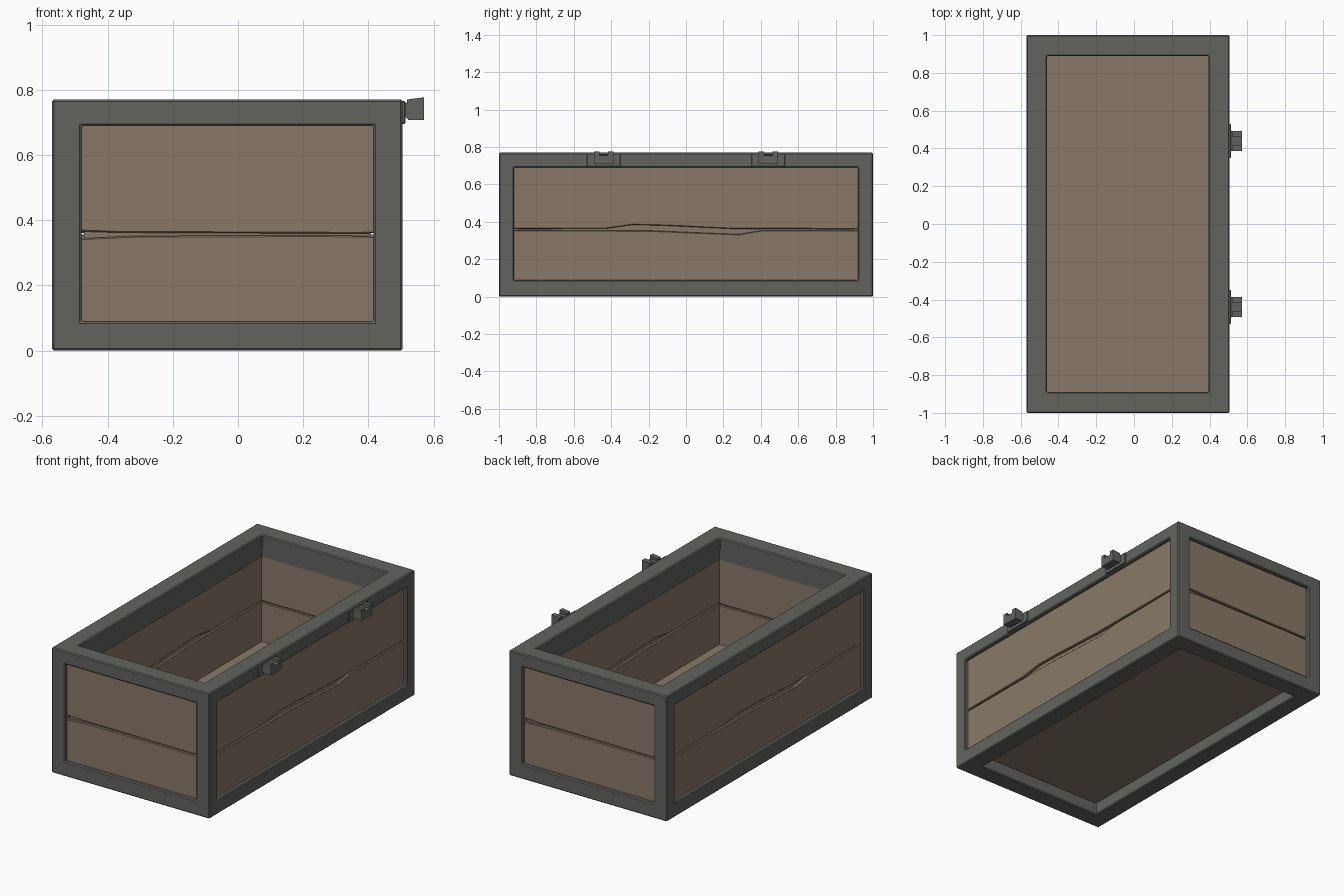
import bpy, bmesh, math
from mathutils import Vector

if "Cube" in bpy.data.objects:
    bpy.data.objects.remove(bpy.data.objects["Cube"])

CX, HX, HY, TOP = -0.0325, 0.5375, 1.0, 0.77


def material(name, rgb):
    m = bpy.data.materials.new(name)
    m.diffuse_color = (*rgb, 1)
    m.use_nodes = True
    m.node_tree.nodes["Principled BSDF"].inputs["Base Color"].default_value = m.diffuse_color
    return m


GREY = material("dark grey metal", (0.122, 0.127, 0.114))
BROWN = material("brown wood", (0.250, 0.191, 0.136))


def prism(name, base, offset, mat, bevel=0.0):
    """Extrude a closed outline (3D points) along an offset vector."""
    bm = bmesh.new()
    a = [bm.verts.new(p) for p in base]
    b = [bm.verts.new(Vector(p) + Vector(offset)) for p in base]
    bm.faces.new(a)
    bm.faces.new(b[::-1])
    n = len(a)
    for i in range(n):
        bm.faces.new((a[i], b[i], b[(i + 1) % n], a[(i + 1) % n]))
    bmesh.ops.recalc_face_normals(bm, faces=bm.faces[:])
    me = bpy.data.meshes.new(name)
    bm.to_mesh(me)
    bm.free()
    me.materials.append(mat)
    ob = bpy.data.objects.new(name, me)
    bpy.context.collection.objects.link(ob)
    if bevel:
        add_bevel(ob, bevel)
    return ob


def add_bevel(ob, width):
    mod = ob.modifiers.new("edge", 'BEVEL')
    mod.width, mod.segments, mod.limit_method = width, 1, 'ANGLE'


def box(name, x, y, z, mat, bevel=0.0):
    base = [(x[0], y[0], z[0]), (x[1], y[0], z[0]), (x[1], y[1], z[0]), (x[0], y[1], z[0])]
    return prism(name, base, (0, 0, z[1] - z[0]), mat, bevel)


def cut(ob, cutter):
    mod = ob.modifiers.new("cut", 'BOOLEAN')
    mod.operation, mod.solver, mod.object = 'DIFFERENCE', 'EXACT', cutter
    bpy.context.view_layer.objects.active = ob
    bpy.ops.object.modifier_apply(modifier=mod.name)
    bpy.data.objects.remove(cutter)


def span(half, centre=CX):
    return (centre - half, centre + half)


# Frame: a block opened through all three directions
frame = box("frame", span(HX), (-HY, HY), (0, TOP), GREY)
cut(frame, box("cutter", (-2, 2), (-0.92, 0.92), (0.09, 0.69), GREY))
cut(frame, box("cutter", span(0.4475), (-2, 2), (0.09, 0.69), GREY))
cut(frame, box("cutter", span(0.4275), (-0.89, 0.89), (-1, 2), GREY))
add_bevel(frame, 0.006)

# Floor board
box("floor", span(0.45), (-0.91, 0.91), (0.075, 0.11), BROWN)

# Inner rim collar below the top rails
collar = box("rim_collar", span(0.465), (-0.927, 0.927), (0.635, 0.70), GREY)
cut(collar, box("cutter", span(0.4275), (-0.89, 0.89), (-1, 2), GREY))

# Crack outlines (position along the wall -1..1, height) for upper and lower planks
LONG_UP = [(-1, .362), (-.45, .364), (-.30, .384), (-.12, .380), (.25, .363), (1, .361)]
LONG_LOW = [(-1, .356), (-.2, .353), (.05, .343), (.30, .334), (.42, .354), (1, .356)]
SHORT_UP = [(-1, .367), (-.7, .362), (.75, .359), (.85, .359), (1, .362)]
SHORT_LOW = [(-1, .343), (-.6, .352), (.6, .354), (1, .351)]


def wall(name, angle, reach, out_half, in_half, up, low):
    n = Vector((math.cos(angle), math.sin(angle), 0))
    t = Vector((-n.y, n.x, 0))
    c = Vector((CX, 0, 0))

    def board(part, outline, far, near, bevel):
        base = [c + n * (reach - far) + t * u + Vector((0, 0, z)) for u, z in outline]
        prism(f"{name}_{part}", base, n * (far - near), BROWN, bevel)

    def planks(side, half, z0, z1, far, near):
        top = [(u * half, z) for u, z in up] + [(half, z1), (-half, z1)]
        bottom = [(u * half, z) for u, z in low] + [(half, z0), (-half, z0)]
        board(side + "_upper_plank", top, far, near, 0.004)
        board(side + "_lower_plank", bottom, far, near, 0.004)

    planks("outer", out_half, 0.083, 0.695, 0.05, 0.022)
    planks("inner", in_half, 0.085, 0.642, 0.105, 0.075)
    h = in_half
    board("core", [(-h, .085), (h, .085), (h, .65), (-h, .65)], 0.09, 0.038, 0)


# Four plank walls
wall("right", 0, HX, 0.95, 0.90, LONG_UP, LONG_LOW)
wall("left", math.pi, HX, 0.95, 0.90, LONG_UP, LONG_LOW)
wall("front", -math.pi / 2, HY, 0.48, 0.44, SHORT_UP, SHORT_LOW)
wall("back", math.pi / 2, HY, 0.48, 0.44, SHORT_UP, SHORT_LOW)

# Two hinges on the right rail
for side, y in (("front", -0.44), ("back", 0.44)):
    box(side + "_hinge_plate", (0.50, 0.513), (y - 0.09, y + 0.09), (0.695, 0.765), GREY, 0.003)
    body = [(0.51, 0.722), (0.522, 0.708), (0.571, 0.708), (0.571, 0.755), (0.51, 0.76)]
    prism(side + "_hinge_block", [(x, y - 0.053, z) for x, z in body], (0, 0.106, 0), GREY)
    ear = [(0.518, 0.75), (0.571, 0.74), (0.571, 0.777), (0.518, 0.77)]
    for y0 in (y - 0.053, y + 0.023):
        prism(side + "_hinge_ear", [(x, y0, z) for x, z in ear], (0, 0.03, 0), GREY)
